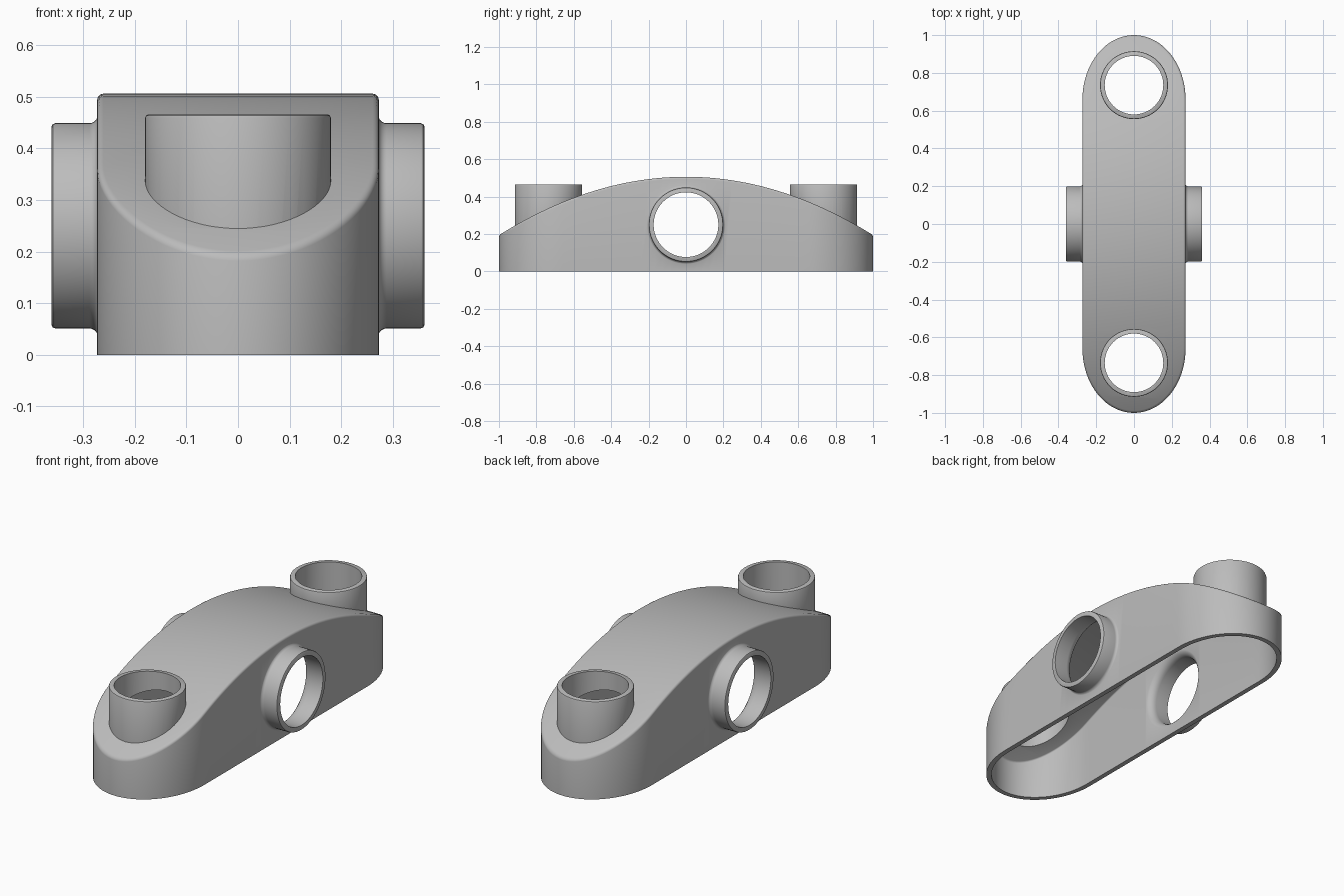
import bpy, bmesh, math
from mathutils import Matrix, Vector

if "Cube" in bpy.data.objects:
    bpy.data.objects.remove(bpy.data.objects["Cube"])

WALL = 0.025
HALF_W, END_Y, END_B = 0.273, 0.66, 0.34   # straight sides with elliptical ends


def top_z(y):
    return 0.506 - 0.312 * y * y


def footprint(inset):
    """Right half of the outline, from the front tip to the back tip."""
    pts = []

    def end(t, yc):
        n = Vector((math.cos(t) / HALF_W, math.sin(t) / END_B)).normalized()
        p = Vector((HALF_W * math.cos(t), yc + END_B * math.sin(t)))
        pts.append(p - n * inset)

    for i in range(21):
        end(-math.pi / 2 + math.pi / 2 * i / 20, -END_Y)
    for i in range(1, 32):
        pts.append(Vector((HALF_W - inset, -END_Y + 2 * END_Y * i / 32)))
    for i in range(21):
        end(math.pi / 2 * i / 20, END_Y)
    pts[0].x = pts[-1].x = 0
    return pts


def new_object(name, bm):
    bmesh.ops.recalc_face_normals(bm, faces=bm.faces)
    me = bpy.data.meshes.new(name)
    bm.to_mesh(me)
    bm.free()
    ob = bpy.data.objects.new(name, me)
    bpy.context.collection.objects.link(ob)
    return ob


def arched_block(name, inset, drop, bottom, round_r):
    """Solid with the rounded outline, an arched top and a rounded rim."""
    bm = bmesh.new()
    rings = []
    levels = [(0, None)] + [(round_r * (1 - math.cos(a)), round_r * (1 - math.sin(a)))
                            for a in (k * math.pi / 8 for k in range(5))]
    for ins, down in levels:
        half = footprint(inset + ins)
        loop = half + [Vector((-p.x, p.y)) for p in reversed(half[1:-1])]
        rings.append([bm.verts.new((p.x, p.y, bottom if down is None else
                                    top_z(p.y) - drop - down)) for p in loop])
    n = len(rings[0])
    for a, b in zip(rings, rings[1:]):
        for i in range(n):
            j = (i + 1) % n
            bm.faces.new((a[i], a[j], b[j], b[i]))
    bm.faces.new(rings[0])
    # top skin: strips across the width
    t = rings[-1]
    for i in range(n // 2):
        quad = [t[i], t[i + 1], t[-i - 1], t[-i % n]]
        bm.faces.new(list(dict.fromkeys(quad)))
    return new_object(name, bm)


def lathe(name, profile, matrix, seg=64):
    """Closed solid of revolution from (radius, height) pairs."""
    bm = bmesh.new()
    rings = [[bm.verts.new(matrix @ Vector((r * math.cos(2 * math.pi * i / seg),
                                            r * math.sin(2 * math.pi * i / seg), h)))
              for i in range(seg)] for r, h in profile]
    for a, b in zip(rings, rings[1:]):
        for i in range(seg):
            j = (i + 1) % seg
            bm.faces.new((a[i], a[j], b[j], b[i]))
    bm.faces.new(rings[0])
    bm.faces.new(rings[-1])
    return new_object(name, bm)


def combine(target, other, op):
    mod = target.modifiers.new(op, 'BOOLEAN')
    mod.operation, mod.solver, mod.object = op, 'EXACT', other
    bpy.context.view_layer.objects.active = target
    bpy.ops.object.modifier_apply(modifier=mod.name)
    bpy.data.objects.remove(other)


def flare(radius, start):
    """Side tube profile part: fillet running from the wall into the tube."""
    cr, ch = 0.215, 0.288
    arc = [(cr - radius * math.sin(a), ch - radius * math.cos(a))
           for a in (k * math.pi / 12 for k in range(7))]
    return [(cr, start)] + arc


# outer body and the solids that hollow it
body = arched_block("hollow_arched_body", 0, 0, 0, 0.012)
hollow = arched_block("hollow_cutter", WALL, WALL, -0.1, 0.006)

outers, inners = [], []
for s in (-1, 1):
    # upright end tubes
    up = Matrix.Translation((0, s * 0.735, 0))
    outers.append(lathe("end_tube", [(0.18, 0.1), (0.18, 0.459), (0.178, 0.464),
                                     (0.174, 0.466)], up))
    inners.append(lathe("end_bore", [(0.155, 0.13), (0.155, 0.6)], up))
    # side tubes
    side = Matrix.Translation((0, 0, 0.25)) @ Matrix.Rotation(s * math.pi / 2, 4, 'Y')
    outers.append(lathe("side_tube", flare(0.016, 0.2) + [(0.199, 0.354), (0.197, 0.359),
                                                          (0.193, 0.361)], side))
    inners.append(lathe("side_bore", flare(0.042, 0.15) + [(0.173, 0.5)], side))

for ob in outers:
    combine(body, ob, 'UNION')
for ob in [hollow] + inners:
    combine(body, ob, 'DIFFERENCE')

# one grey for the whole part
grey = bpy.data.materials.new("plain_grey")
grey.diffuse_color = (0.5, 0.5, 0.5, 1)
grey.use_nodes = True
grey.node_tree.nodes["Principled BSDF"].inputs["Base Color"].default_value = grey.diffuse_color
body.data.materials.clear()
body.data.materials.append(grey)
for p in body.data.polygons:
    p.material_index = 0

bpy.ops.object.select_all(action='DESELECT')
body.select_set(True)
bpy.context.view_layer.objects.active = body
bpy.ops.object.shade_smooth_by_angle(angle=math.radians(30))
